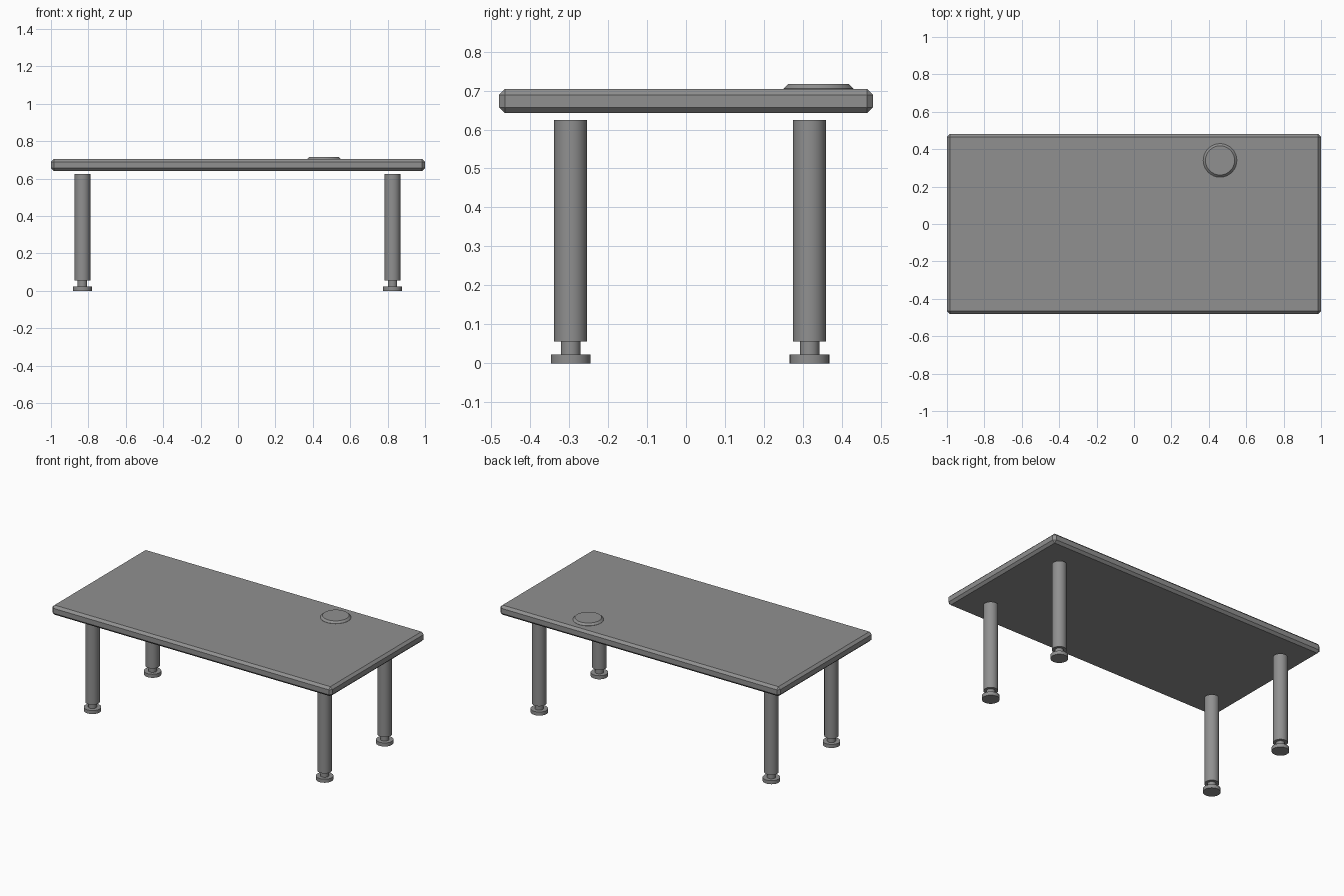
import bpy
import math

default_cube = bpy.data.objects.get("Cube")
if default_cube:
    bpy.data.objects.remove(default_cube, do_unlink=True)

# One plain grey for the whole table
grey = bpy.data.materials.new("plain_grey")
grey.use_nodes = True
colour = (0.28, 0.28, 0.28, 1)
grey.diffuse_color = colour
grey.node_tree.nodes["Principled BSDF"].inputs["Base Color"].default_value = colour


def finish(obj, name, bevel=0):
    obj.name = name
    obj.data.name = name
    obj.data.materials.append(grey)
    if bevel:
        mod = obj.modifiers.new("chamfer", "BEVEL")
        mod.width = bevel
        mod.segments = 1
        mod.limit_method = "ANGLE"
        mod.angle_limit = math.radians(40)
    return obj


def cylinder(name, x, y, radius, bottom, top, bevel=0):
    bpy.ops.mesh.primitive_cylinder_add(
        vertices=32, radius=radius, depth=top - bottom,
        location=(x, y, (bottom + top) / 2))
    bpy.ops.object.shade_smooth_by_angle(angle=math.radians(30))
    return finish(bpy.context.object, name, bevel)


# Tabletop slab with chamfered edges
bpy.ops.mesh.primitive_cube_add(size=1, location=(0, 0, 0.673))
tabletop = bpy.context.object
tabletop.scale = (2, 0.96, 0.062)
bpy.ops.object.transform_apply(location=False, rotation=False, scale=True)
finish(tabletop, "tabletop", 0.015)

# Round cable cover at the back left
cylinder("cable_cover", 0.46, 0.34, 0.09, 0.69, 0.717, 0.012)

# Legs: post, thin neck and levelling foot
for side, x in (("right", -0.832), ("left", 0.826)):
    for end, y in (("front", -0.296), ("back", 0.317)):
        place = f"{end}_{side}"
        cylinder(f"{place}_leg", x, y, 0.0425, 0.056, 0.624)
        cylinder(f"{place}_neck", x, y, 0.025, 0.022, 0.056)
        cylinder(f"{place}_foot", x, y, 0.051, 0, 0.023)
